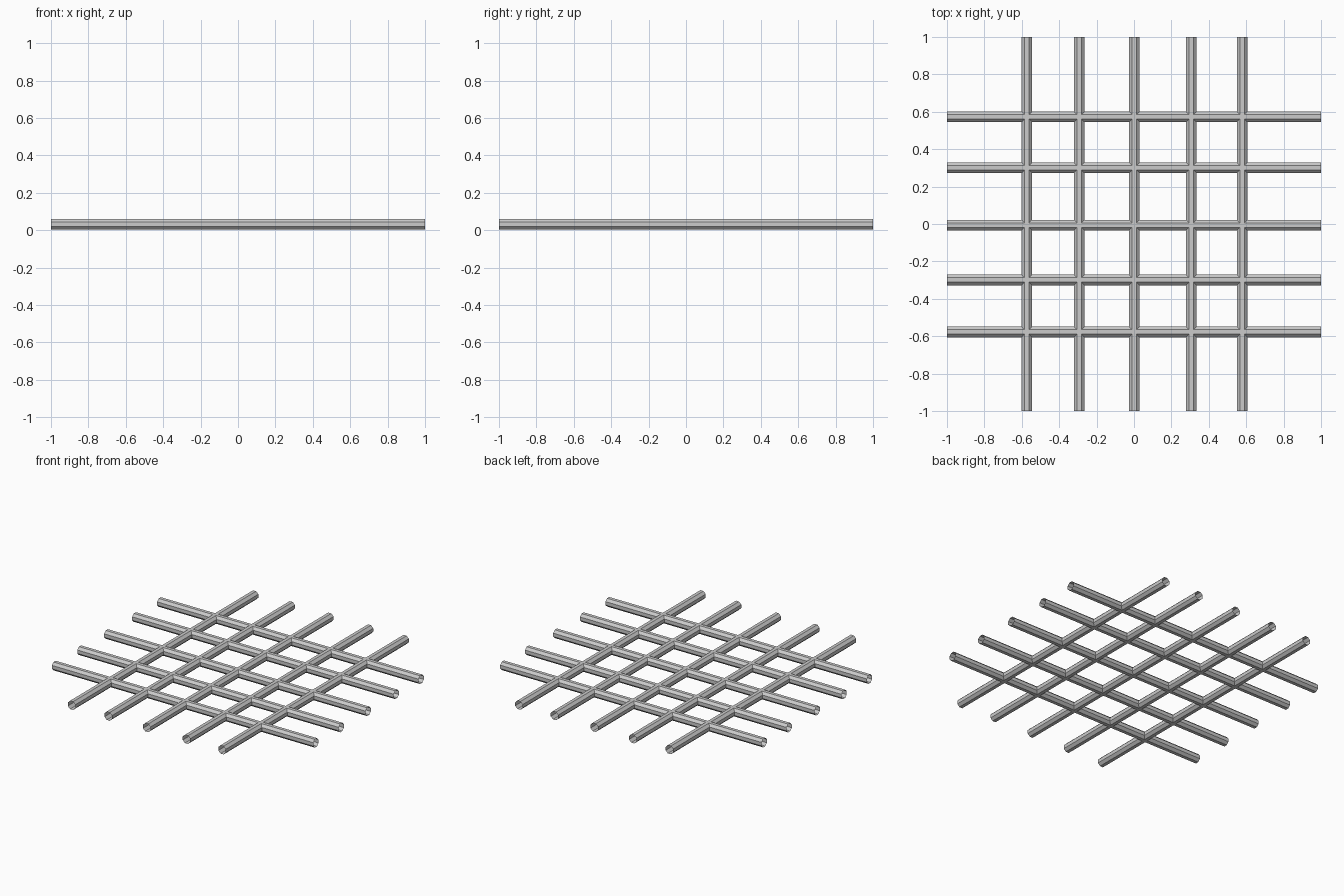
import bpy, bmesh
from math import pi, cos
from mathutils import Matrix

if "Cube" in bpy.data.objects:
    bpy.data.objects.remove(bpy.data.objects["Cube"])

SIDES = 8
FLAT = 0.0285                      # centre to flat side
RADIUS = FLAT / cos(pi / SIDES)
HEIGHT = 0.0315                    # tube axis above the ground


def tube(name, axis, offset):
    """Open-ended eight-sided tube, 2 units long, with a flat on top."""
    bm = bmesh.new()
    bmesh.ops.create_cone(bm, cap_ends=False, segments=SIDES,
                          radius1=RADIUS, radius2=RADIUS, depth=2)
    bm.transform(Matrix.Rotation(pi / SIDES, 4, 'Z'))
    bm.transform(Matrix.Rotation(pi / 2, 4, 'Y' if axis == 'X' else 'X'))
    bmesh.ops.recalc_face_normals(bm, faces=bm.faces)
    mesh = bpy.data.meshes.new(name)
    bm.to_mesh(mesh)
    bm.free()
    obj = bpy.data.objects.new(name, mesh)
    obj.location = (0, offset, HEIGHT) if axis == 'X' else (offset, 0, HEIGHT)
    bpy.context.collection.objects.link(obj)
    return obj


# Crosswise bars, running along x
for i, y in enumerate((-0.577, -0.299, -0.006, 0.301, 0.573)):
    tube(f"cross_bar_{i + 1}", 'X', y)

# Lengthwise bars, running along y
for i, x in enumerate((-0.573, -0.293, 0.002, 0.306, 0.578)):
    tube(f"long_bar_{i + 1}", 'Y', x)
